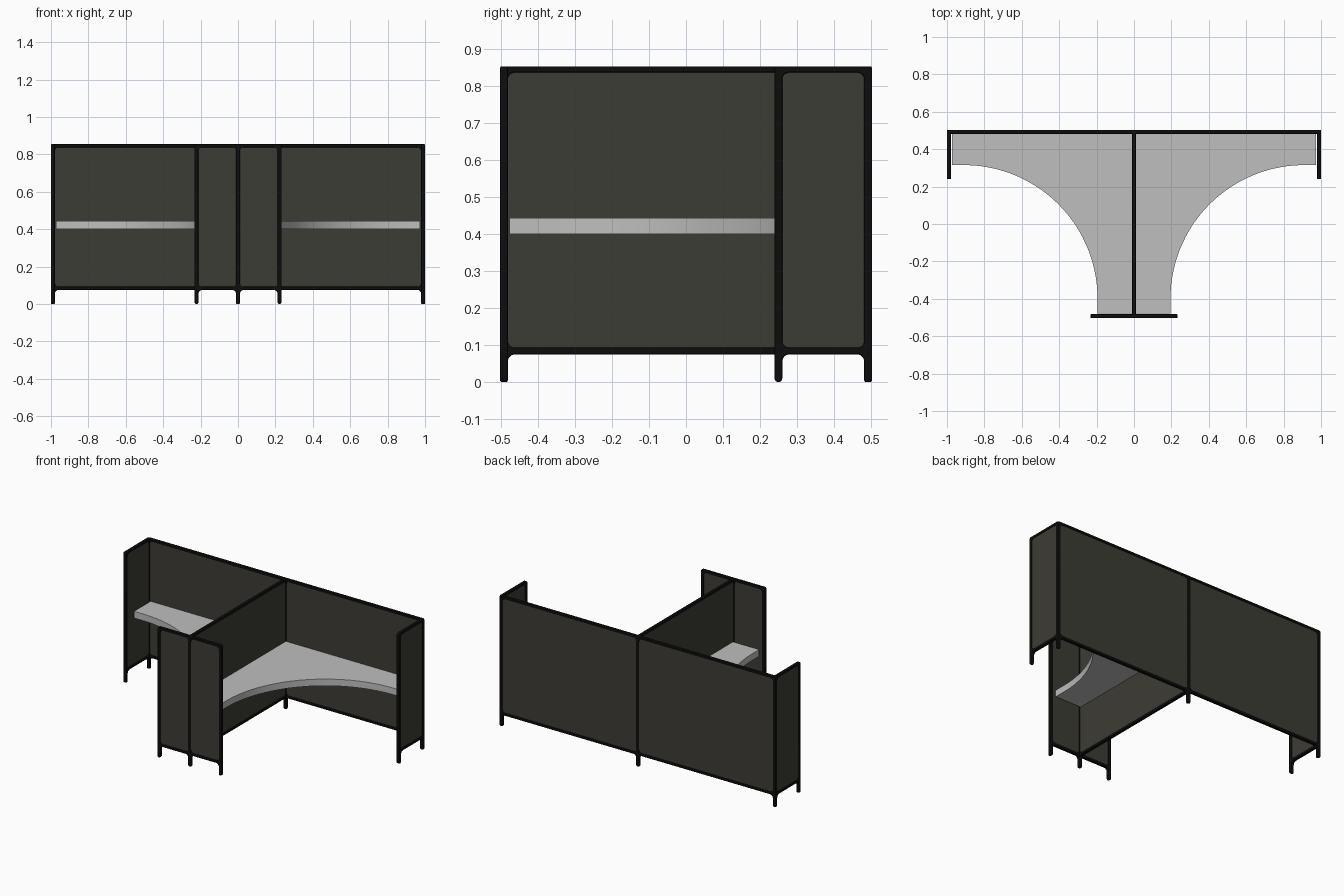
import bpy, bmesh
from math import sin, cos, pi, radians
from mathutils import Vector, Matrix

cube = bpy.data.objects.get("Cube")
if cube:
    bpy.data.objects.remove(cube, do_unlink=True)


def material(name, colour, roughness):
    m = bpy.data.materials.new(name)
    m.use_nodes = True
    m.diffuse_color = (*colour, 1)
    node = m.node_tree.nodes["Principled BSDF"]
    node.inputs["Base Color"].default_value = (*colour, 1)
    node.inputs["Roughness"].default_value = roughness
    return m


BLACK = material("black frame", (0.004, 0.004, 0.004), 0.6)
FABRIC = material("dark olive fabric", (0.046, 0.045, 0.035), 0.9)
GREY = material("light grey desk", (0.52, 0.52, 0.52), 0.6)

HALF = 0.0105                 # half width of posts and rails
TOP, HOLE_TOP = 0.854, 0.837
RAIL, HOLE_BASE = 0.075, 0.093
BEVEL = 0.004
UP = Vector((0, 0, 1))


def rounded(corners, steps=6):
    """Outline of a right-angled polygon with a radius at each corner."""
    pts = []
    for i, (u, v, r) in enumerate(corners):
        p = Vector((u, v))
        before = (Vector(corners[i - 1][:2]) - p).normalized()
        after = (Vector(corners[(i + 1) % len(corners)][:2]) - p).normalized()
        centre = p + r * (before + after)
        for s in range(steps + 1):
            a = s / steps * pi / 2
            pts.append(centre - r * (after * cos(a) + before * sin(a)))
    return pts


def finish(obj, mat):
    obj.data.materials.clear()
    obj.data.materials.append(mat)
    bpy.ops.object.select_all(action="DESELECT")
    obj.select_set(True)
    bpy.context.view_layer.objects.active = obj
    bpy.ops.object.shade_smooth_by_angle(angle=radians(35))


def link_mesh(name, mesh, mat):
    obj = bpy.data.objects.new(name, mesh)
    bpy.context.collection.objects.link(obj)
    finish(obj, mat)
    return obj


def frame(name, length, matrix):
    """Bevelled frame with rounded legs, cut from one flat outline."""
    h, n = HALF, length
    foot, fillet, corner = h * 0.95, 0.02, 0.012
    outer = rounded([(-h, 0, foot), (h, 0, foot), (h, RAIL, fillet),
                     (n - h, RAIL, fillet), (n - h, 0, foot), (n + h, 0, foot),
                     (n + h, TOP, corner), (-h, TOP, corner)])
    hole = rounded([(u, v, 0.018) for u, v in
                    ((h, HOLE_BASE), (h, HOLE_TOP), (n - h, HOLE_TOP), (n - h, HOLE_BASE))])
    curve = bpy.data.curves.new(name, "CURVE")
    curve.dimensions = "2D"
    curve.fill_mode = "BOTH"
    curve.extrude = HALF - BEVEL
    curve.bevel_depth = BEVEL
    curve.bevel_resolution = 1
    curve.offset = -BEVEL
    for pts in (outer, hole):
        spline = curve.splines.new("POLY")
        spline.points.add(len(pts) - 1)
        for point, p in zip(spline.points, pts):
            point.co = (p.x, p.y, 0, 1)
        spline.use_cyclic_u = True
    temp = bpy.data.objects.new(name + " outline", curve)
    bpy.context.collection.objects.link(temp)
    graph = bpy.context.evaluated_depsgraph_get()
    mesh = bpy.data.meshes.new_from_object(temp.evaluated_get(graph))
    bpy.data.objects.remove(temp, do_unlink=True)
    bpy.data.curves.remove(curve)
    mesh.transform(matrix)
    link_mesh(name, mesh, BLACK)


def screen(name, start, end):
    """A fabric panel held in its frame between two post centres."""
    a, b = Vector((*start, 0)), Vector((*end, 0))
    length, along = (b - a).length, (b - a).normalized()
    matrix = Matrix((along, UP, along.cross(UP))).transposed().to_4x4()
    matrix.translation = a
    frame(name + "_frame", length, matrix)

    bm = bmesh.new()
    bmesh.ops.create_cube(bm, size=1)
    low, high = HOLE_BASE - 0.006, HOLE_TOP + 0.006
    bmesh.ops.scale(bm, vec=(length - 0.004, high - low, 0.012), verts=bm.verts)
    bmesh.ops.translate(bm, vec=(length / 2, (low + high) / 2, 0), verts=bm.verts)
    bm.transform(matrix)
    mesh = bpy.data.meshes.new(name + "_panel")
    bm.to_mesh(mesh)
    bm.free()
    link_mesh(name + "_panel", mesh, FABRIC)


def desk(name, side):
    """Corner worktop with a concave quarter-circle front edge."""
    cx, cy, r = 0.91, -0.40, 0.715
    edge = [(cx - r * sin(t * pi / 72), cy + r * cos(t * pi / 72)) for t in range(37)]
    outline = [(0.006, 0.487), (0.974, 0.487), (0.974, cy + r), *edge,
               (cx - r, -0.478), (0.006, -0.478)]
    bm = bmesh.new()
    face = bm.faces.new([bm.verts.new((side * x, y, 0.40)) for x, y in outline])
    new = bmesh.ops.extrude_face_region(bm, geom=[face])["geom"]
    bmesh.ops.translate(bm, vec=(0, 0, 0.044),
                        verts=[g for g in new if isinstance(g, bmesh.types.BMVert)])
    bmesh.ops.recalc_face_normals(bm, faces=bm.faces)
    mesh = bpy.data.meshes.new(name)
    bm.to_mesh(mesh)
    bm.free()
    link_mesh(name, mesh, GREY)


# Centre divider, then the mirrored screens and desks
BACK, FRONT = 0.4925, -0.4925
screen("centre_divider", (0, FRONT), (0, BACK))
for label, s in (("left", 1), ("right", -1)):
    screen(label + "_back_screen", (0, BACK), (s * 0.9895, BACK))
    screen(label + "_side_screen", (s * 0.9895, 0.25), (s * 0.9895, BACK))
    screen(label + "_front_screen", (0, FRONT), (s * 0.222, FRONT))
    desk(label + "_desk", s)
